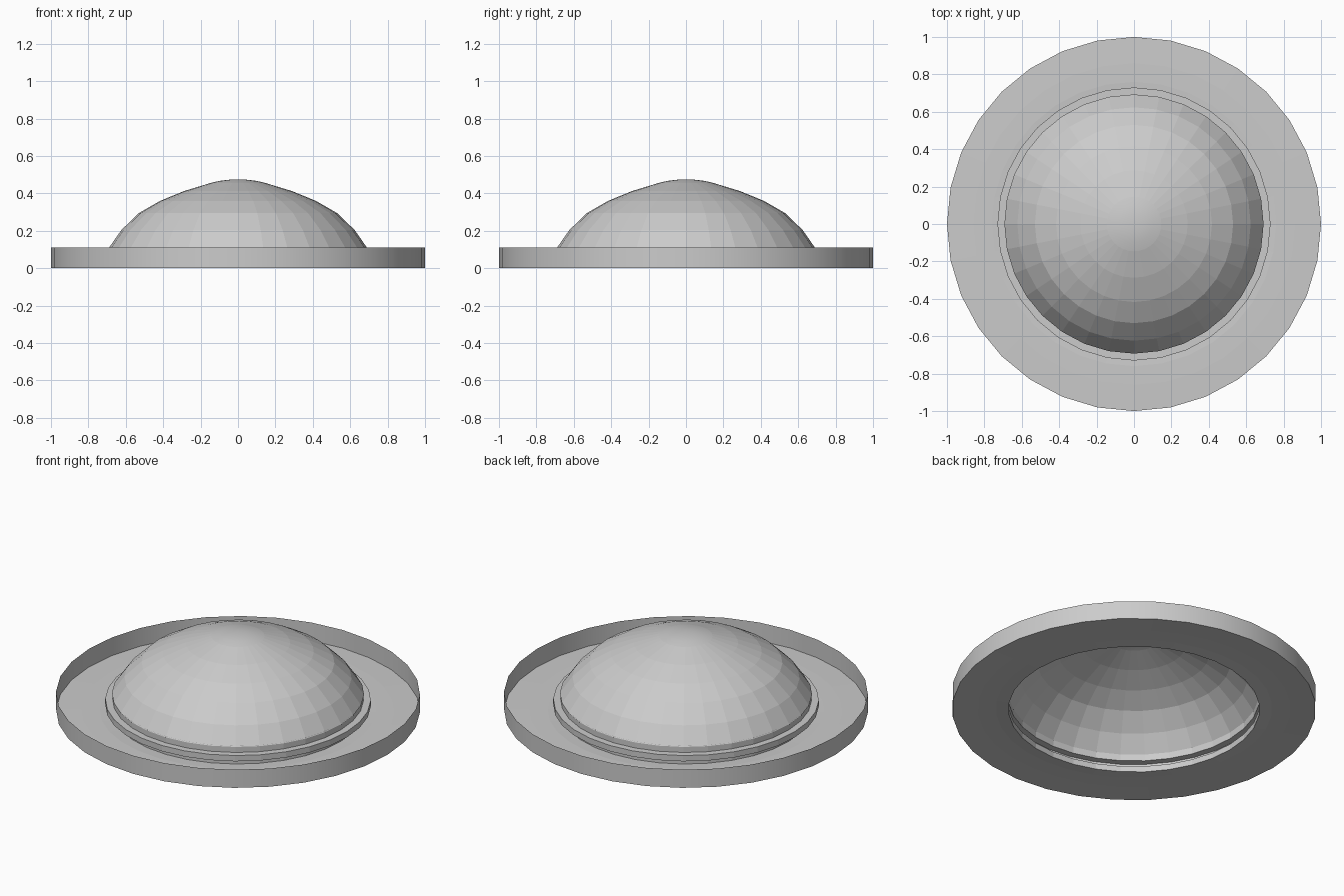
import bpy, bmesh, math

if "Cube" in bpy.data.objects:
    bpy.data.objects.remove(bpy.data.objects["Cube"])

SIDES = 32

def lathe(name, profile, smooth):
    """Spin an (r, z) profile about z; an r of 0 closes to a point."""
    bm = bmesh.new()
    rings = []
    for r, z in profile:
        if r == 0:
            rings.append([bm.verts.new((0, 0, z))] * SIDES)
        else:
            rings.append([bm.verts.new((r * math.cos(2 * math.pi * i / SIDES),
                                        r * math.sin(2 * math.pi * i / SIDES), z))
                          for i in range(SIDES)])
    for a, b in zip(rings, rings[1:]):
        for i in range(SIDES):
            j = (i + 1) % SIDES
            loop = list(dict.fromkeys([a[i], a[j], b[j], b[i]]))
            bm.faces.new(loop).smooth = smooth
    me = bpy.data.meshes.new(name)
    bm.to_mesh(me)
    bm.free()
    ob = bpy.data.objects.new(name, me)
    bpy.context.collection.objects.link(ob)
    return ob

# upright outer wall of the brim, open at the top
lathe("rim_wall", [(1, 0.11), (1, 0)][::-1], True)

# brim floor with a very shallow tread
lathe("brim_floor", [(1, 0), (0.86, 0.004), (0.76, 0.004), (0.69, 0)], False)

# neck with a protruding flange between the brim and the dome
lathe("flanged_neck", [(0.69, 0), (0.69, 0.035), (0.73, 0.035), (0.73, 0.07),
                       (0.69, 0.07), (0.69, 0.11)], False)

# faceted dome shell
lathe("dome", [(0.693, 0.105), (0.624, 0.204), (0.53, 0.295), (0.417, 0.36),
               (0.287, 0.413), (0.146, 0.456)], False)

# smooth rounded cap at the crown
lathe("crown_cap", [(0.146, 0.456), (0.10, 0.467), (0.05, 0.473), (0, 0.475)], True)
